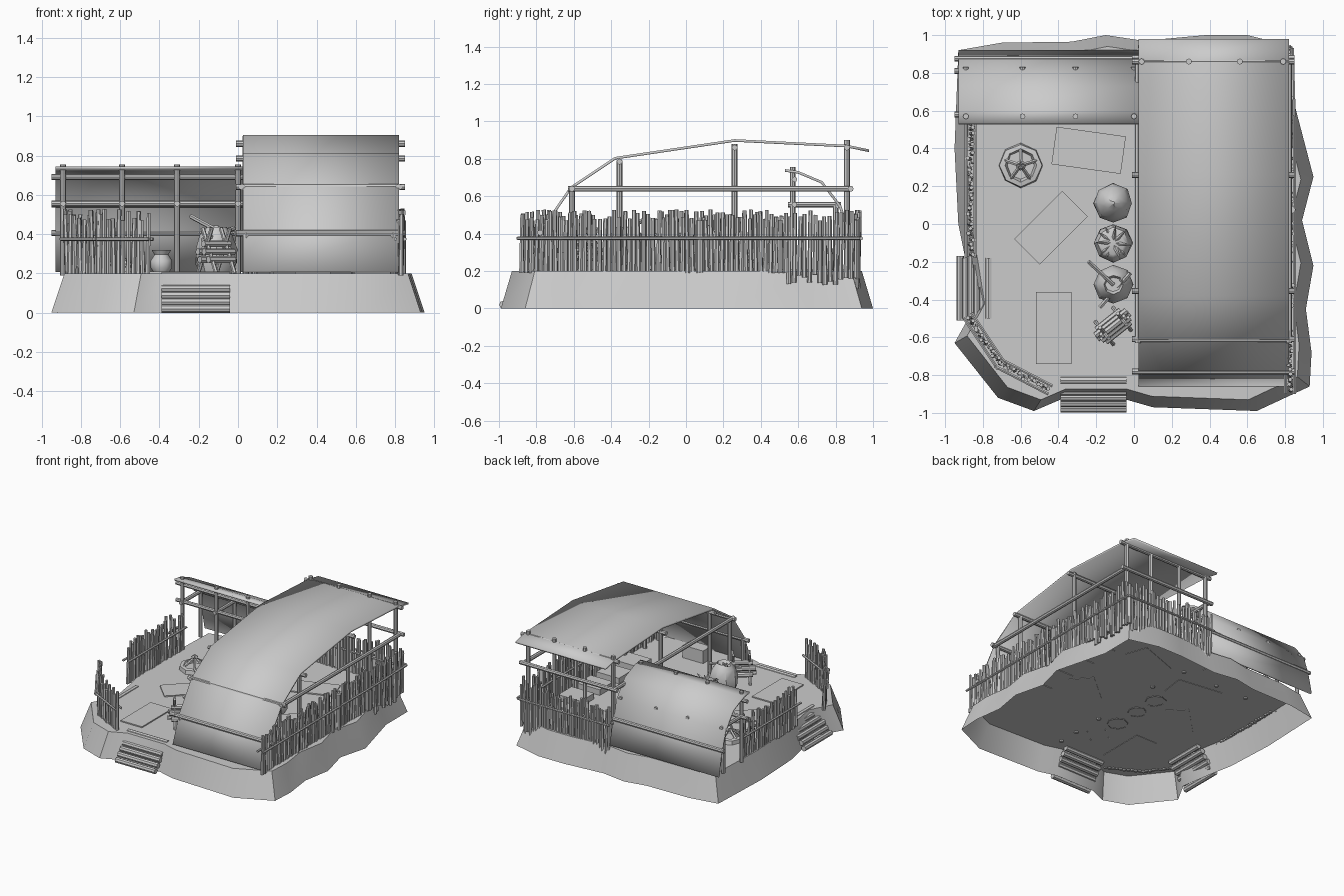
import bpy, bmesh, math, random
from mathutils import Vector

if "Cube" in bpy.data.objects:
    bpy.data.objects.remove(bpy.data.objects["Cube"])
random.seed(4)


def finish(name, bm, smooth=True):
    me = bpy.data.meshes.new(name)
    bm.to_mesh(me)
    bm.free()
    ob = bpy.data.objects.new(name, me)
    bpy.context.collection.objects.link(ob)
    if smooth:
        bpy.context.view_layer.objects.active = ob
        bpy.ops.object.select_all(action='DESELECT')
        ob.select_set(True)
        bpy.ops.object.shade_smooth_by_angle(angle=math.radians(40))
    return ob


def add_pole(bm, a, b, r=0.016, r2=None, n=8):
    a, b = Vector(a), Vector(b)
    d = b - a
    m = d.to_track_quat('Z', 'Y').to_matrix().to_4x4()
    m.translation = (a + b) / 2
    bmesh.ops.create_cone(bm, cap_ends=True, segments=n, radius1=r,
                          radius2=r if r2 is None else r2, depth=d.length, matrix=m)


def poles(name, segs, r=0.016, n=8):
    bm = bmesh.new()
    for a, b in segs:
        add_pole(bm, a, b, r, n=n)
    return finish(name, bm)


def box(name, c, size, rot=0):
    bm = bmesh.new()
    bmesh.ops.create_cube(bm, size=1)
    bmesh.ops.scale(bm, vec=size, verts=bm.verts)
    ob = finish(name, bm, False)
    ob.location = c
    ob.rotation_euler.z = math.radians(rot)


def lathe(name, profile, loc, n=8, wobble=0):
    bm = bmesh.new()
    rings = []
    for r, z in profile:
        rings.append([bm.verts.new(((r + random.uniform(-wobble, wobble)) * math.cos(i * math.tau / n),
                                    (r + random.uniform(-wobble, wobble)) * math.sin(i * math.tau / n), z))
                      for i in range(n)])
    for p, q in zip(rings, rings[1:]):
        for i in range(n):
            j = (i + 1) % n
            bm.faces.new((p[i], p[j], q[j], q[i]))
    bm.faces.new(rings[-1])
    ob = finish(name, bm)
    ob.location = loc


# earth mound, open underneath
outline = [(-.93, .92), (-.95, .4), (-.93, 0), (-.89, -.2), (-.85, -.45), (-.95, -.63), (-.72, -.92),
           (-.53, -.99), (-.39, -.93), (-.04, -.93), (.1, -.97), (.65, -.99), (.93, -.86), (.94, -.68),
           (.91, -.45), (.95, -.22), (.89, .02), (.95, .25), (.84, .67), (.84, .94), (.6, 1), (.38, 1),
           (.05, .97), (-.15, 1), (-.33, .965), (-.7, .96)]
bm = bmesh.new()
low = [bm.verts.new((x, y, 0)) for x, y in outline]
top = [bm.verts.new((x * .93, y * .94, .2)) for x, y in outline]
for i in range(len(low)):
    j = (i + 1) % len(low)
    bm.faces.new((low[i], low[j], top[j], top[i]))
bm.faces.new(top)
finish("earth_mound", bm)


# hide roofs
def roof(name, x0, x1, prof, t=.014):
    bm = bmesh.new()
    rows = [[bm.verts.new((x, y, z)) for x in (x0, x1)] for y, z in prof]
    for p, q in zip(rows, rows[1:]):
        bm.faces.new((p[0], p[1], q[1], q[0]))
    ob = finish(name, bm)
    s = ob.modifiers.new("thickness", 'SOLIDIFY')
    s.thickness = t
    s.offset = -1


roof("main_roof", .025, .82, [(-.86, .21), (-.78, .42), (-.62, .65), (-.38, .81), (.26, .905), (.86, .875), (.98, .85)])
roof("rear_roof", -.93, .03, [(.53, .745), (.6, .735), (.73, .68), (.83, .55), (.88, .4), (.92, .21)])

# main shelter frame
frame = [(-.78, .41), (-.61, .645), (-.355, .79), (.26, .88), (.86, .9)]
segs = []
for y, z in frame:
    for x in (.04, .79):
        segs.append(((x, y, .19), (x, y, z)))
    zb = min(z, .865) - .005
    segs.append(((-.01, y, zb), (.85, y, zb)))
for x in (.29, .56):
    segs.append(((x, .86, .19), (x, .86, .9)))
for x in (.02, .82):
    segs.append(((x, -.63, .64), (x, .885, .64)))
segs.append(((-.01, .88, .64), (.85, .88, .64)))
poles("main_frame", segs)

# rear shelter frame
segs = []
for x in (-.89, -.59, -.31, 0):
    segs += [((x, .57, .19), (x, .57, .755)), ((x, .8, .19), (x, .8, .56)), ((x, .545, .555), (x, .83, .555))]
for y, z in ((.58, .69), (.58, .555), (.81, .55), (.875, .405)):
    segs.append(((-.95, y, z), (.03, y, z)))
poles("rear_frame", segs, .015)


# stake fences with a rail on each side
def fence(name, pts, bottom=.19, ends=.02):
    bm = bmesh.new()
    for a, b in zip(pts, pts[1:]):
        a, b = Vector((*a, 0)), Vector((*b, 0))
        d = (b - a).normalized()
        side = Vector((-d.y, d.x, 0))
        count = int((b - a).length / .026)
        for i in range(count + 1):
            p = a.lerp(b, i / count) + side * random.uniform(-.006, .006)
            lean = side * random.uniform(-.012, .012) + d * random.uniform(-.008, .008)
            h = random.uniform(.47, .53)
            z0 = bottom - (random.uniform(0, .06) if bottom < .19 else 0)
            add_pole(bm, p + Vector((0, 0, z0)), p + lean + Vector((0, 0, h)), .013, .011, 6)
        for s in (-.024, .024):
            o = side * s + Vector((0, 0, .375))
            add_pole(bm, a - d * ends + o, b + d * ends + o, .009, n=6)
    finish(name, bm)


fence("left_fence", [(-.865, -.16), (-.865, .53)])
fence("corner_fence", [(-.87, -.5), (-.71, -.74), (-.46, -.87)])
fence("right_fence", [(.825, -.88), (.825, .53)])
fence("right_rear_fence", [(.825, .55), (.815, .91)], .18)
fence("rear_fence", [(.04, .915), (.81, .915)], .16)
poles("right_fence_post", [((.835, .075, .19), (.835, .075, .47))], .02)

# log steps
front, side = [], []
for i in range(6):
    z = .02 + i * .034
    y = -.978 + i * .03
    front.append(((-.39, y, z), (-.04, y, z)))
    x = -.92 + i * .03
    side.append(((x, -.51 + .01 * (i % 2), z), (x, -.17 - .01 * (i % 2), z)))
poles("front_steps", front, .021)
poles("left_steps", side, .021)

# sleeping mats
for i, (x, y, w, d, r) in enumerate([(-.24, .39, .37, .2, -8), (-.44, -.02, .36, .19, 45),
                                     (-.425, -.55, .19, .38, 0), (-.28, .76, .37, .19, 5),
                                     (.3, .52, .36, .19, 20), (.38, -.1, .36, .19, 40)]):
    box(f"mat_{i}", (x, y, .203), (w, d, .012), r)

# beds along the right wall and a chest near the front
for i, y in enumerate((.4, .16, -.08, -.32)):
    box(f"bedroll_{i}", (.69, y, .22), (.2, .17, .05))
box("chest", (.38, -.68, .25), (.18, .1, .1))

# sacks, large jar and small pot
sack = [(.075, 0), (.1, .05), (.105, .11), (.085, .18), (.04, .225), (.012, .25)]
lathe("closed_sack", sack, (-.11, .11, .195), 8, .008)
lathe("leafy_sack", [(.07, 0), (.1, .06), (.1, .12), (.08, .17), (.06, .18)], (-.11, -.1, .195), 8, .006)
lathe("open_sack", [(.075, 0), (.1, .06), (.105, .13), (.085, .2), (.05, .24), (.04, .22)], (-.11, -.32, .195), 8, .004)
lathe("small_pot", [(.035, 0), (.055, .03), (.055, .065), (.035, .095), (.05, .12), (.04, .115), (.03, .09)],
      (-.39, .76, .2), 12)
lathe("round_jar", [(.04, 0), (.06, .03), (.06, .07), (.03, .1)], (.33, .05, .2), 12)

# leaves in the sack
bm = bmesh.new()
for i in range(10):
    a = i * math.tau / 10 + random.uniform(-.2, .2)
    c, s = math.cos(a), math.sin(a)
    add_pole(bm, (-.11 + .015 * c, -.1 + .015 * s, .36),
             (-.11 + .09 * c, -.1 + .09 * s, random.uniform(.37, .42)), .014, .003, 5)
finish("leaves", bm)
poles("stirring_sticks", [((-.11, -.32, .42), (-.24, -.2, .49)), ((-.02, -.26, .43), (-.18, -.44, .37))], .012, 6)

# wood rack with bundled logs
segs = []
for t in (-.06, .06):
    d = Vector((.78, .62, 0)) * t
    for s in (-1, 1):
        o = Vector((-.62, .78, 0)) * .075 * s
        c = Vector((-.11, -.54, 0)) + d
        segs.append((c + o + Vector((0, 0, .2)), c - o * .5 + Vector((0, 0, .43))))
poles("rack_legs", segs, .011, 6)
segs = []
for s, z in ((-.04, .27), (0, .27), (.04, .27), (-.02, .31), (.02, .31), (0, .35)):
    c = Vector((-.11 - .62 * s, -.54 + .78 * s, z))
    o = Vector((.78, .62, 0)) * random.uniform(.08, .11)
    segs.append((c - o, c + o))
poles("rack_logs", segs, .018, 7)

# fire pit: stone ring with crossed sticks
lathe("fire_ring", [(.115, 0), (.11, .03), (.085, .035), (.075, .01)], (-.6, .31, .2), 8, .005)
segs = []
for i in range(5):
    a = i * math.tau / 5 + .3
    c, s = math.cos(a), math.sin(a)
    segs.append(((-.6 + .09 * c, .31 + .09 * s, .22), (-.6 - .02 * c, .31 - .02 * s, .3)))
poles("fire_sticks", segs, .011, 6)
